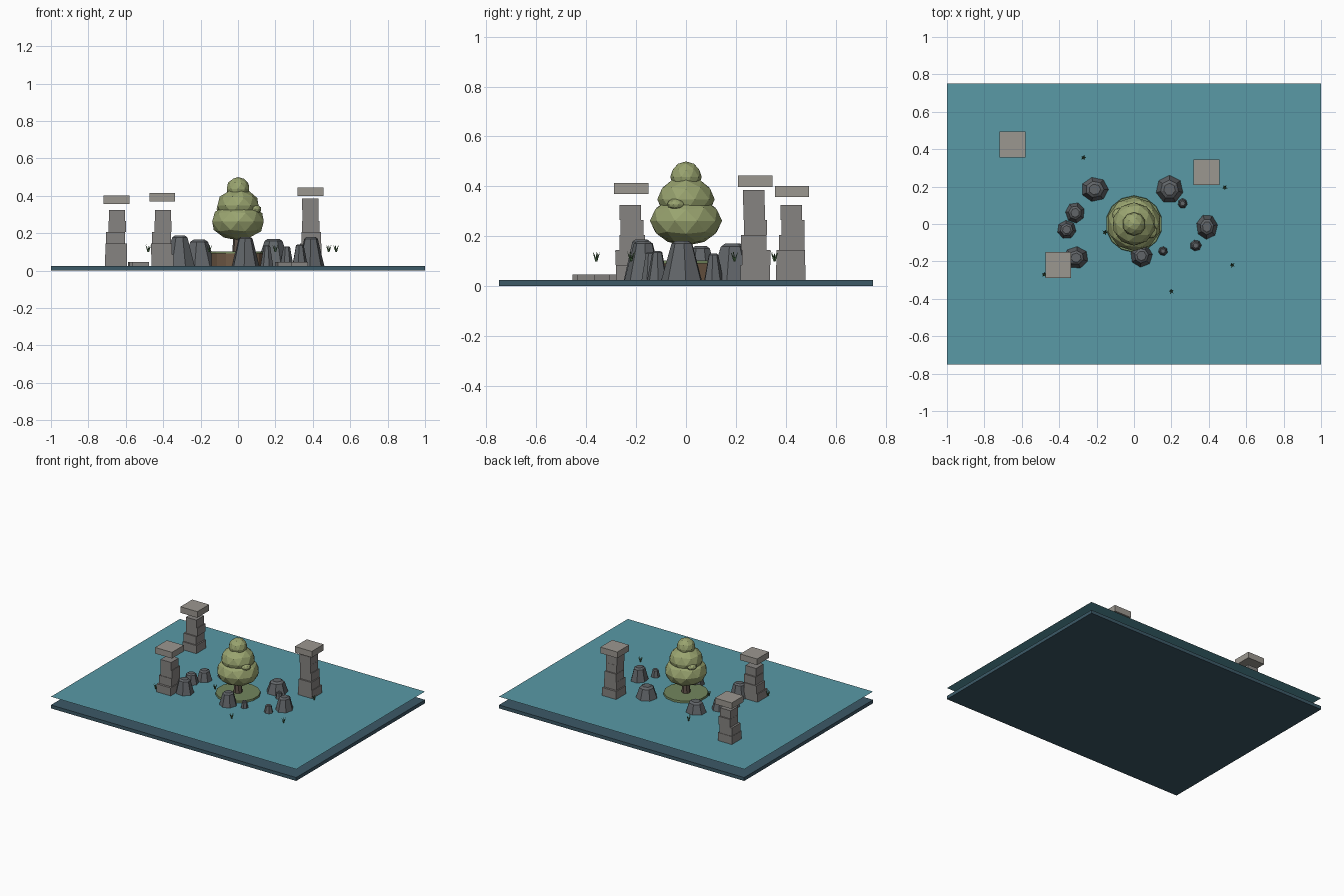
import bpy, bmesh, math, random
from mathutils import Matrix, Vector

if "Cube" in bpy.data.objects:
    bpy.data.objects.remove(bpy.data.objects["Cube"])
random.seed(4)


def mat(name, r, g, b):
    m = bpy.data.materials.new(name)
    m.diffuse_color = (r, g, b, 1)
    m.use_nodes = True
    m.node_tree.nodes["Principled BSDF"].inputs["Base Color"].default_value = m.diffuse_color
    return m


WATER = mat("water", 0.10, 0.32, 0.38)
BED = mat("bed", 0.045, 0.10, 0.135)
STONE = mat("stone", 0.24, 0.23, 0.22)
CAP = mat("cap_stone", 0.33, 0.31, 0.28)
ROCK = mat("rock", 0.12, 0.13, 0.14)
SOIL = mat("soil", 0.16, 0.10, 0.06)
MOSS = mat("moss", 0.17, 0.24, 0.11)
BARK = mat("bark", 0.12, 0.09, 0.07)
LEAF = mat("leaf", 0.32, 0.37, 0.16)
REED = mat("reed", 0.08, 0.17, 0.07)


def finish(name, bm, m):
    me = bpy.data.meshes.new(name)
    bm.to_mesh(me)
    bm.free()
    ob = bpy.data.objects.new(name, me)
    me.materials.append(m)
    bpy.context.collection.objects.link(ob)
    return ob


def add_box(bm, x, y, z0, z1, sx, sy, rot=0):
    mx = (Matrix.Translation((x, y, (z0 + z1) / 2)) @ Matrix.Rotation(rot, 4, 'Z')
          @ Matrix.Diagonal((sx, sy, z1 - z0, 1)))
    bmesh.ops.create_cube(bm, size=1, matrix=mx)


def add_cone(bm, x, y, z0, z1, r0, r1, n):
    return bmesh.ops.create_cone(bm, cap_ends=True, segments=n, radius1=r0, radius2=r1,
                                 depth=z1 - z0,
                                 matrix=Matrix.Translation((x, y, (z0 + z1) / 2)))['verts']


# Lake bed slab and the thin water sheet above it
bm = bmesh.new()
add_box(bm, 0, 0, 0, 0.025, 2, 1.5)
finish("lake_bed", bm, BED)
bm = bmesh.new()
bmesh.ops.create_grid(bm, x_segments=1, y_segments=1, size=1,
                      matrix=Matrix.Translation((0, 0, 0.086)) @ Matrix.Diagonal((1, 0.75, 1, 1)))
finish("water_surface", bm, WATER)

# Ruined pillars: stacked jittered blocks with a floating cap
widths = [0.118, 0.114, 0.102, 0.093, 0.087, 0.087]
for i, (x, y, n, cap) in enumerate([(-0.65, 0.425, 5, 0.357), (-0.405, -0.22, 5, 0.369),
                                    (0.387, 0.277, 6, 0.398)]):
    bm = bmesh.new()
    for k in range(n):
        add_box(bm, x + random.uniform(-.006, .006), y + random.uniform(-.006, .006),
                0.025 + k * 0.06, 0.085 + k * 0.06, widths[k], widths[k])
    finish(f"pillar_{i + 1}", bm, STONE)
    bm = bmesh.new()
    add_box(bm, x, y, cap, cap + 0.045, 0.138, 0.138)
    finish(f"pillar_cap_{i + 1}", bm, CAP)

# Sunken paving slabs
bm = bmesh.new()
for x, y, r in [(-0.54, -0.32, 0.1), (-0.52, -0.42, 0), (0.25, -0.35, 0.2), (0.33, -0.40, 0)]:
    add_box(bm, x, y, 0.025, 0.046, 0.09, 0.07, r)
finish("sunken_slabs", bm, STONE)

# Rocks: tapered seven-sided stones with a bevelled, uneven top
rocks = [(-.21, .185, .09, .165), (-.315, .06, .07, .16), (-.36, -.03, .066, .16),
         (-.31, -.18, .078, .187), (.04, -.17, .076, .18), (.19, .185, .095, .17),
         (.26, .11, .038, .13), (.39, -.015, .078, .18), (.33, -.115, .042, .14),
         (.155, -.145, .035, .135)]
for i, (x, y, r, top) in enumerate(rocks):
    bm = bmesh.new()
    verts = add_cone(bm, 0, 0, 0.025, top, r, r * 0.48, 7)
    rims = [f for f in bm.faces if len(f.verts) == 7 and f.normal.z > 0.5]
    bmesh.ops.bevel(bm, geom=list(rims[0].edges), offset=r * 0.13, segments=1,
                    affect='EDGES')
    a = random.uniform(0, 6)
    bmesh.ops.rotate(bm, verts=bm.verts, cent=(0, 0, 0), matrix=Matrix.Rotation(a, 3, 'Z'))
    sx = random.uniform(0.92, 1.08)
    for v in bm.verts:
        v.co.x = v.co.x * sx + x
        v.co.y = v.co.y / sx + y
    finish(f"rock_{i + 1}", bm, ROCK)

# Island with a mossy top, and the trunk
bm = bmesh.new()
add_cone(bm, 0, 0, 0.025, 0.098, 0.145, 0.145, 14)
finish("island_soil", bm, SOIL)
bm = bmesh.new()
add_cone(bm, 0, 0, 0.09, 0.103, 0.152, 0.15, 14)
finish("island_moss", bm, MOSS)
bm = bmesh.new()
add_cone(bm, 0, 0, 0.1, 0.25, 0.03, 0.022, 8)
finish("tree_trunk", bm, BARK)

# Foliage: stacked faceted balls and small side clumps
for i, (x, y, z, r, rz) in enumerate([(0, 0, .262, .145, .1), (0, 0, .348, .115, .09),
                                      (0, 0, .437, .063, .063), (.09, -.04, .328, .036, .024),
                                      (-.08, .05, .33, .036, .024)]):
    bm = bmesh.new()
    bmesh.ops.create_icosphere(bm, subdivisions=2, radius=1,
                               matrix=Matrix.Translation((x, y, z)) @ Matrix.Diagonal((r, r, rz, 1)))
    finish(f"foliage_{i + 1}", bm, LEAF)

# Reed tufts: thin blades leaning outwards
for i, (x, y) in enumerate([(-.27, .355), (.485, .195), (.525, -.22), (.2, -.36),
                            (-.48, -.27), (-.155, -.045)]):
    bm = bmesh.new()
    for k in range(5):
        a = k * math.tau / 5 + i
        mx = (Matrix.Translation((x, y, 0.1)) @ Matrix.Rotation(a, 4, 'Z')
              @ Matrix.Rotation(0.4, 4, 'Y') @ Matrix.Translation((0, 0, 0.021)))
        bmesh.ops.create_cone(bm, cap_ends=True, segments=4, radius1=0.0045, radius2=0,
                              depth=0.042, matrix=mx)
    finish(f"reeds_{i + 1}", bm, REED)
